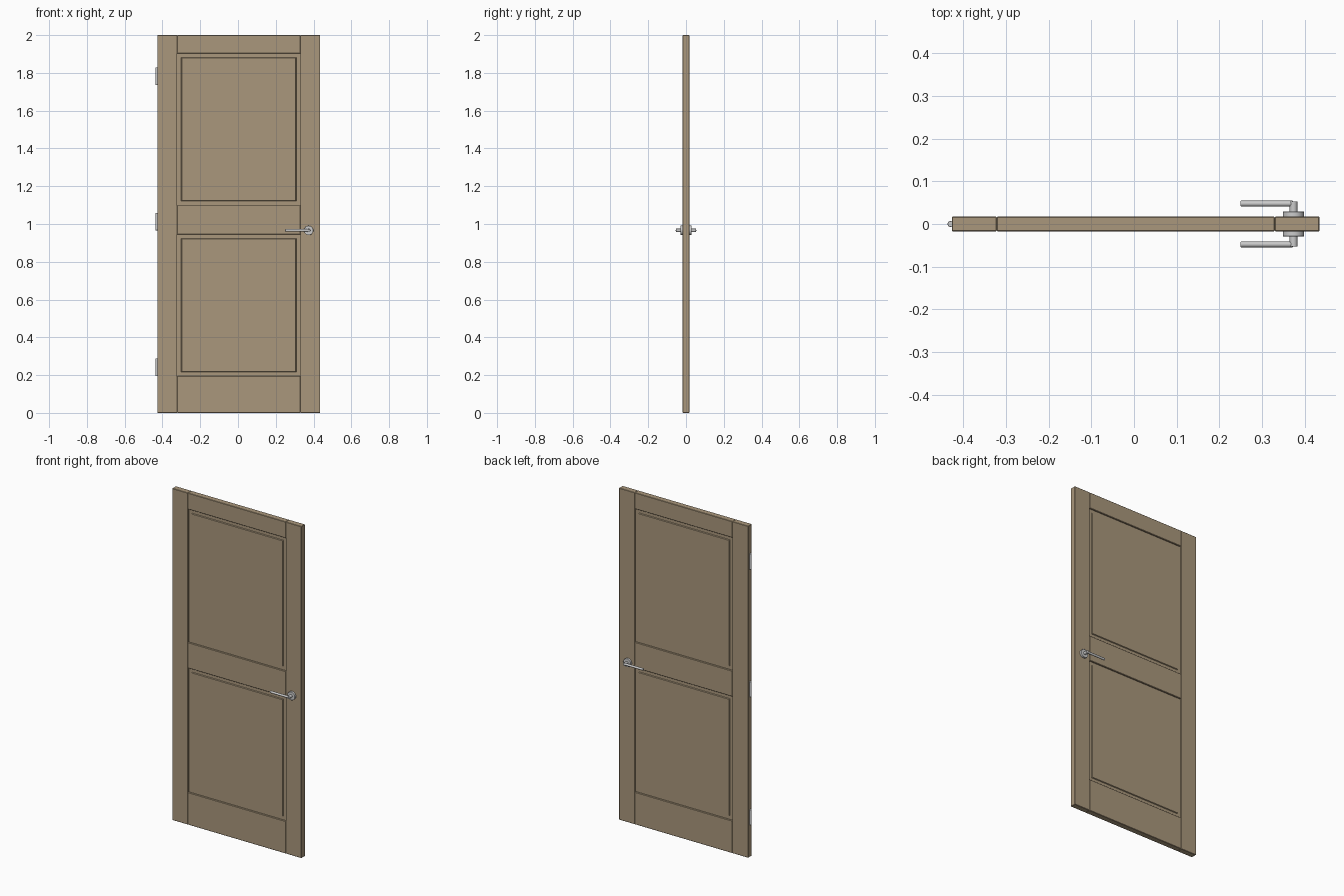
import bpy
import bmesh
from math import pi, radians

cube = bpy.data.objects.get("Cube")
if cube:
    bpy.data.objects.remove(cube, do_unlink=True)

wood = bpy.data.materials.new("light_wood")
wood.use_nodes = True
colour = (0.40, 0.31, 0.20, 1)
wood.diffuse_color = colour
wood.node_tree.nodes["Principled BSDF"].inputs["Base Color"].default_value = colour

HALF = 0.0175                       # half the door thickness
LEFT, RIGHT = -0.427, 0.435         # outer edges of the door
IN_L, IN_R = -0.322, 0.330          # inner edges of the stiles
HANDLE_X, HANDLE_Z = 0.374, 0.966


def box(name, x0, x1, z0, z1, half):
    bpy.ops.mesh.primitive_cube_add(size=1, location=((x0 + x1) / 2, 0, (z0 + z1) / 2))
    obj = bpy.context.object
    obj.name = name
    obj.scale = (x1 - x0, 2 * half, z1 - z0)
    bpy.ops.object.transform_apply(location=False, rotation=False, scale=True)
    obj.data.materials.append(wood)
    return obj


def bevel(obj, width, segments=1):
    mod = obj.modifiers.new("edge_bevel", 'BEVEL')
    mod.width = width
    mod.segments = segments
    mod.limit_method = 'ANGLE'
    mod.angle_limit = radians(40)


def board(name, x0, x1, z0, z1):
    bevel(box(name, x0, x1, z0, z1, HALF), 0.002)


def panel(name, z0, z1):
    # Recessed slab with a raised field on both faces
    lap = 0.004
    obj = box(name, IN_L - lap, IN_R + lap, z0 - lap, z1 + lap, 0.0085)
    bm = bmesh.new()
    bm.from_mesh(obj.data)
    faces = [f for f in bm.faces if abs(f.normal.y) > 0.9]
    bmesh.ops.inset_individual(bm, faces=faces, thickness=0.032 + lap)
    bmesh.ops.inset_individual(bm, faces=faces, thickness=0.004, depth=0.005)
    bm.to_mesh(obj.data)
    bm.free()


def rod(name, radius, length, location, rotation=(0, 0, 0), edge=0.001):
    bpy.ops.mesh.primitive_cylinder_add(vertices=32, radius=radius, depth=length,
                                        location=location, rotation=rotation)
    obj = bpy.context.object
    obj.name = name
    bevel(obj, edge, 2)
    bpy.ops.object.shade_smooth_by_angle(angle=radians(40))


# Frame boards
board("right_stile", LEFT, IN_L, 0, 2)
board("left_stile", IN_R, RIGHT, 0, 2)
board("bottom_rail", IN_L, IN_R, 0, 0.195)
board("middle_rail", IN_L, IN_R, 0.944, 1.099)
board("top_rail", IN_L, IN_R, 1.902, 2)

# Panels
panel("lower_panel", 0.195, 0.944)
panel("upper_panel", 1.099, 1.902)

# Handle on each face
for side, y in (("front", -1), ("back", 1)):
    across = (pi / 2, 0, 0)
    rod(side + "_rosette", 0.025, 0.013, (HANDLE_X, y * 0.0225, HANDLE_Z), across)
    rod(side + "_handle_neck", 0.009, 0.036, (HANDLE_X, y * 0.035, HANDLE_Z), across)
    rod(side + "_lever", 0.0068, 0.123, (0.3115, y * 0.0478, HANDLE_Z), (0, pi / 2, 0), 0.0015)

# Hinge knuckles
for label, z in (("lower", 0.241), ("middle", 1.013), ("upper", 1.783)):
    rod(label + "_hinge", 0.007, 0.093, (-0.430, 0, z))
